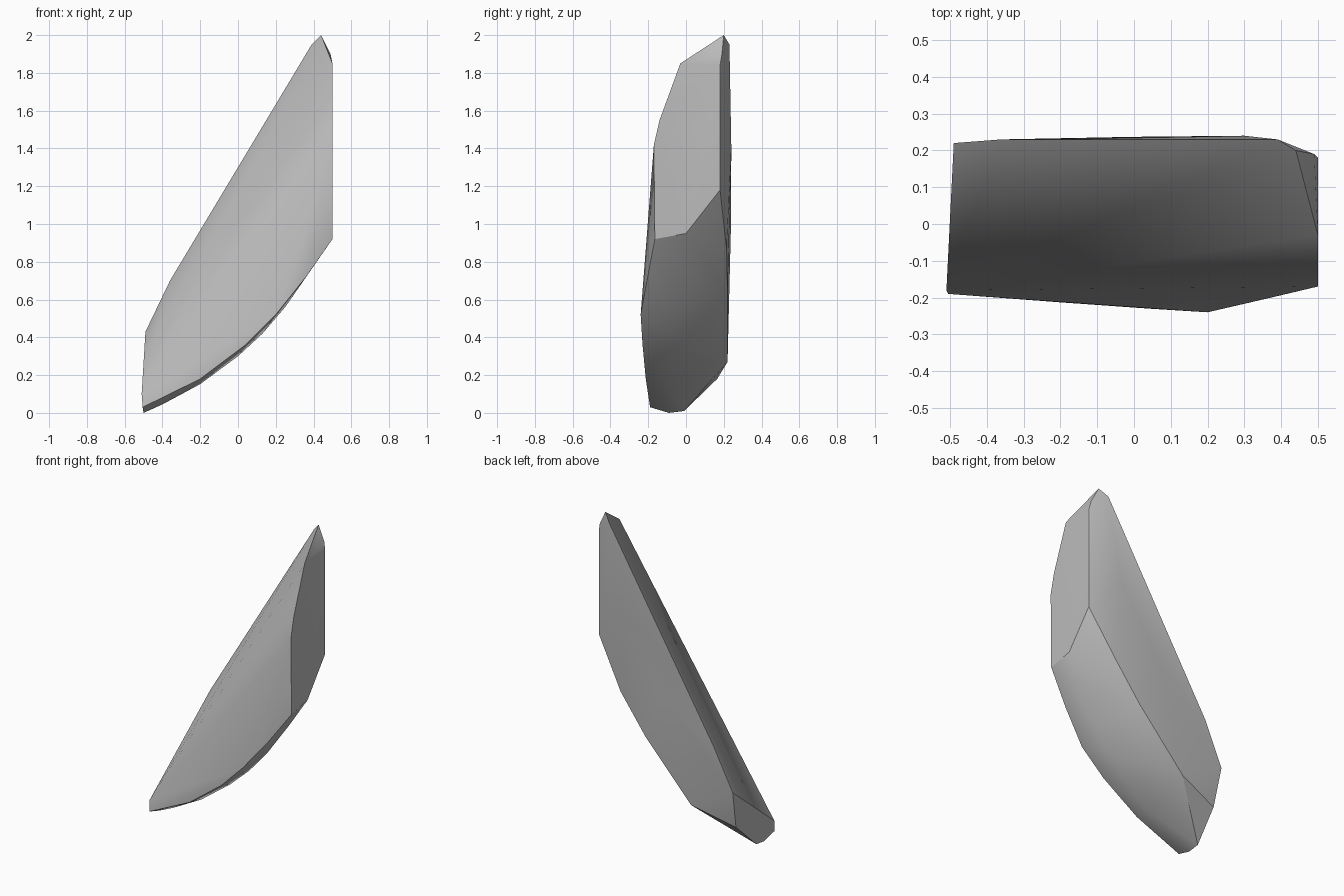
import bpy
import bmesh
from math import radians

# Remove the default cube only
default_cube = bpy.data.objects.get("Cube")
if default_cube:
    bpy.data.objects.remove(default_cube, do_unlink=True)


def make_material(name, colour):
    material = bpy.data.materials.new(name)
    material.use_nodes = True
    material.diffuse_color = colour
    shader = material.node_tree.nodes["Principled BSDF"]
    shader.inputs["Base Color"].default_value = colour
    shader.inputs["Roughness"].default_value = 0.9
    return material


def hull_object(name, outlines, material, crease_angle):
    """Wrap a convex skin around the corner outlines and shade it."""
    bm = bmesh.new()
    for outline in outlines:
        for corner in outline:
            bm.verts.new(corner)
    result = bmesh.ops.convex_hull(bm, input=bm.verts[:])
    inside = [item for item in result["geom_interior"]
              if isinstance(item, bmesh.types.BMVert)]
    bmesh.ops.delete(bm, geom=inside, context="VERTS")
    bmesh.ops.dissolve_limit(bm, angle_limit=radians(1),
                             verts=bm.verts[:], edges=bm.edges[:])
    bmesh.ops.recalc_face_normals(bm, faces=bm.faces[:])

    mesh = bpy.data.meshes.new(name)
    bm.to_mesh(mesh)
    bm.free()
    mesh.materials.append(material)
    obj = bpy.data.objects.new(name, mesh)
    bpy.context.collection.objects.link(obj)

    bpy.ops.object.select_all(action="DESELECT")
    obj.select_set(True)
    bpy.context.view_layer.objects.active = obj
    bpy.ops.object.shade_smooth_by_angle(angle=radians(crease_angle))
    return obj


# Slanted upper face
upper_face = [(-.51, -.18, .1), (.5, -.03, 1.85), (.44, .2, 2),
              (.39, .23, 1.95), (-.36, .23, .7), (-.49, .22, .43)]

# Upright cut face on the side
side_face = [(.5, -.14, 1.55), (.5, -.17, 1.42), (.5, -.165, .92),
             (.5, 0, .95), (.5, .18, 1.18), (.5, .18, 1.84), (.49, .19, 1.9)]

# Small facet at the low end
low_end = [(-.505, -.19, .03), (-.5, -.09, 0), (-.5, -.01, .01),
           (-.475, .165, .18)]

# Curved lower edges: front, keel and back
front_edge = [(-.2, -.213, .18), (.04, -.23, .36), (.2, -.24, .52),
              (.36, -.203, .72)]
keel = [(-.4, -.09, .045), (-.2, -.09, .152), (0, -.08, .3),
        (.13, -.07, .42), (.25, -.06, .56), (.4, -.04, .78)]
back_edge = [(-.19, .22, .27), (.14, .22, .63), (.32, .215, .87)]

# Slight bulge on the back
back_bulge = [(.3, .24, 1.4), (0, .237, .95)]

stone = make_material("stone grey", (.5, .5, .5, 1))
hull_object("rock_shard", [upper_face, side_face, low_end, front_edge,
                           keel, back_edge, back_bulge], stone, 30)
